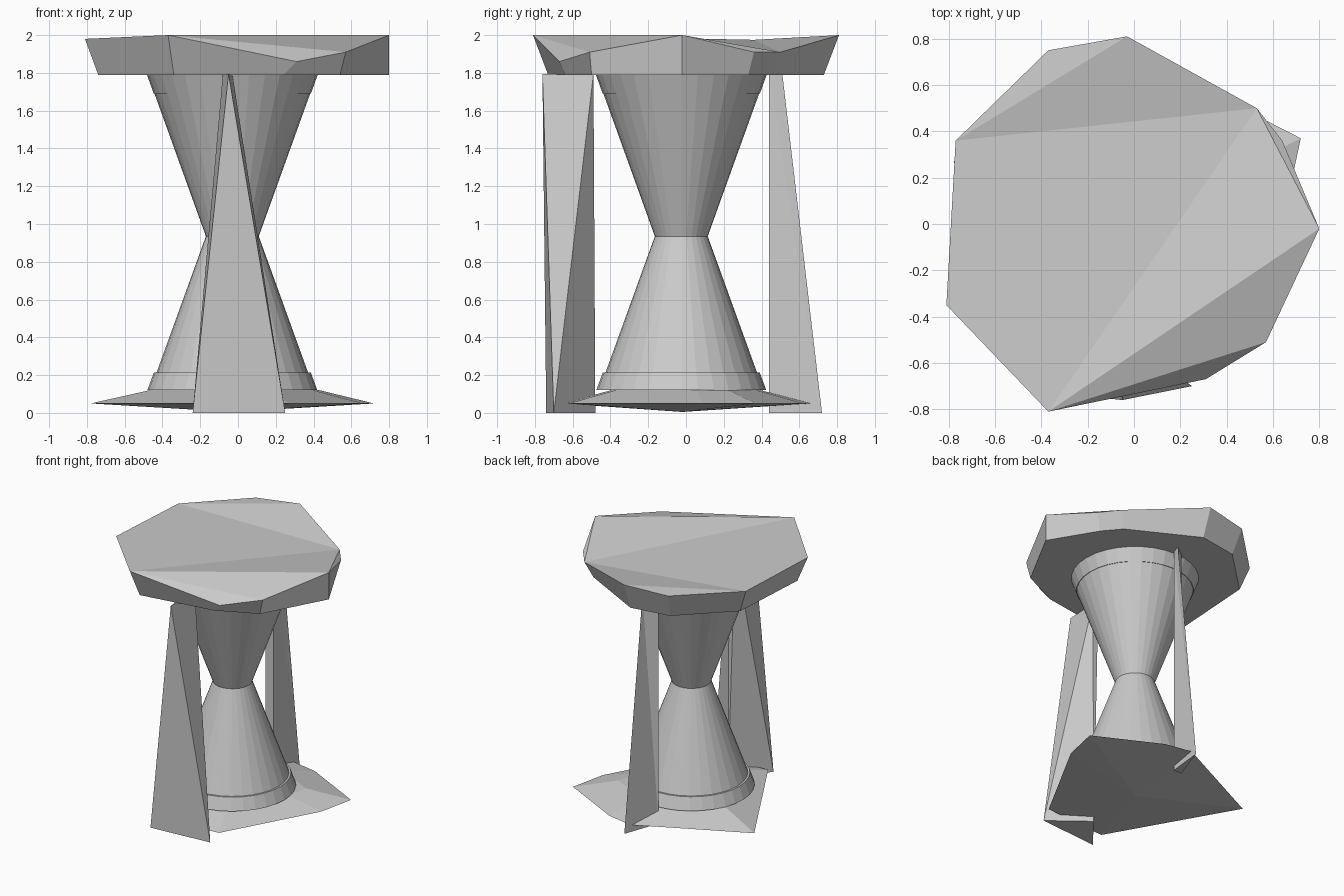
import bpy, bmesh, math

if "Cube" in bpy.data.objects:
    bpy.data.objects.remove(bpy.data.objects["Cube"])

gray = bpy.data.materials.new("plain_gray")
gray.diffuse_color = (0.6, 0.6, 0.6, 1)
gray.use_nodes = True
gray.node_tree.nodes["Principled BSDF"].inputs["Base Color"].default_value = gray.diffuse_color


def make(name, rings, base_cap=True):
    """Loft between rings with equal point counts; a one-point ring is an apex."""
    bm = bmesh.new()
    loops = [[bm.verts.new(p) for p in r] for r in rings]
    n = max(len(l) for l in loops)
    for a, b in zip(loops, loops[1:]):
        for i in range(n):
            j = (i + 1) % n
            if len(a) == 1:
                bm.faces.new((a[0], b[j], b[i]))
            else:
                bm.faces.new((a[i], a[j], b[j], b[i]))
    for end in (loops[0], loops[-1]):
        if len(end) > 2 and base_cap:
            bm.faces.new(end)
    return finish(name, bm)


def finish(name, bm):
    bmesh.ops.recalc_face_normals(bm, faces=bm.faces)
    me = bpy.data.meshes.new(name)
    bm.to_mesh(me)
    bm.free()
    me.materials.append(gray)
    ob = bpy.data.objects.new(name, me)
    bpy.context.collection.objects.link(ob)
    return ob


def circle(r, z, n=32):
    return [(-0.03 + r * math.cos(2 * math.pi * i / n),
             -0.025 + r * math.sin(2 * math.pi * i / n), z) for i in range(n)]


# hourglass body and its two collars
make("hourglass", [circle(r, z) for r, z in ((0.435, 0.12), (0.14, 0.935), (0.45, 1.795))])
make("lower_collar", [circle(0.45, 0.12), circle(0.415, 0.215), circle(0.40, 0.215)])
make("upper_collar", [circle(0.452, 1.79), circle(0.416, 1.69)])

# irregular base slab: shallow point below, sloped shoulder above
outline = [(0.27, -0.62), (0.66, 0.09), (0.72, 0.37), (0.23, 0.62),
           (0.02, 0.66), (-0.78, 0.27), (-0.25, -0.66)]
make("base_slab", [[(-0.03, -0.02, 0.005)],
                   [(x, y, 0.05) for x, y in outline],
                   [(x * 0.6, y * 0.6, 0.12) for x, y in outline]])

# rough top slab: upper rim, lower rim, hand-split top
rim = [(-0.37, -0.81, 2.0), (0.31, -0.67, 1.86), (0.57, -0.51, 1.91),
       (0.80, -0.02, 2.0), (0.64, 0.36, 1.91), (0.53, 0.50, 1.91),
       (-0.03, 0.81, 2.0), (-0.37, 0.75, 1.98), (-0.77, 0.36, 1.975),
       (-0.81, -0.35, 1.98)]
low = [(-0.34, -0.73), (0.24, -0.64), (0.54, -0.50), (0.80, -0.02), (0.59, 0.33),
       (0.48, 0.46), (-0.03, 0.73), (-0.34, 0.68), (-0.70, 0.33), (-0.74, -0.32)]
bm = bmesh.new()
up = [bm.verts.new(p) for p in rim]
dn = [bm.verts.new((x, y, 1.79)) for x, y in low]
for i in range(10):
    j = (i + 1) % 10
    bm.faces.new((dn[i], dn[j], up[j], up[i]))
bm.faces.new(dn)
for tri in ((0, 1, 2), (0, 2, 3), (0, 3, 5), (3, 4, 5), (0, 5, 8),
            (0, 8, 9), (5, 6, 8), (6, 7, 8)):
    bm.faces.new([up[k] for k in tri])
finish("top_slab", bm)


# wedge-shaped legs, triangular in section
def leg(name, foot, head):
    bm = bmesh.new()
    f = [bm.verts.new((x, y, 0.0)) for x, y in foot]
    h = [bm.verts.new((x, y, 1.795)) for x, y in head]
    for i in range(3):
        j = (i + 1) % 3
        bm.faces.new((f[i], f[j], h[i]))
        bm.faces.new((f[j], h[j], h[i]))
    bm.faces.new(f)
    bm.faces.new(h)
    finish(name, bm)


leg("front_leg", [(-0.24, -0.74), (0.25, -0.70), (-0.03, -0.48)],
    [(-0.05, -0.76), (-0.03, -0.49), (-0.08, -0.49)])
leg("back_leg", [(-0.07, 0.44), (0.0, 0.44), (0.03, 0.72)],
    [(-0.07, 0.44), (0.0, 0.44), (0.02, 0.51)])
